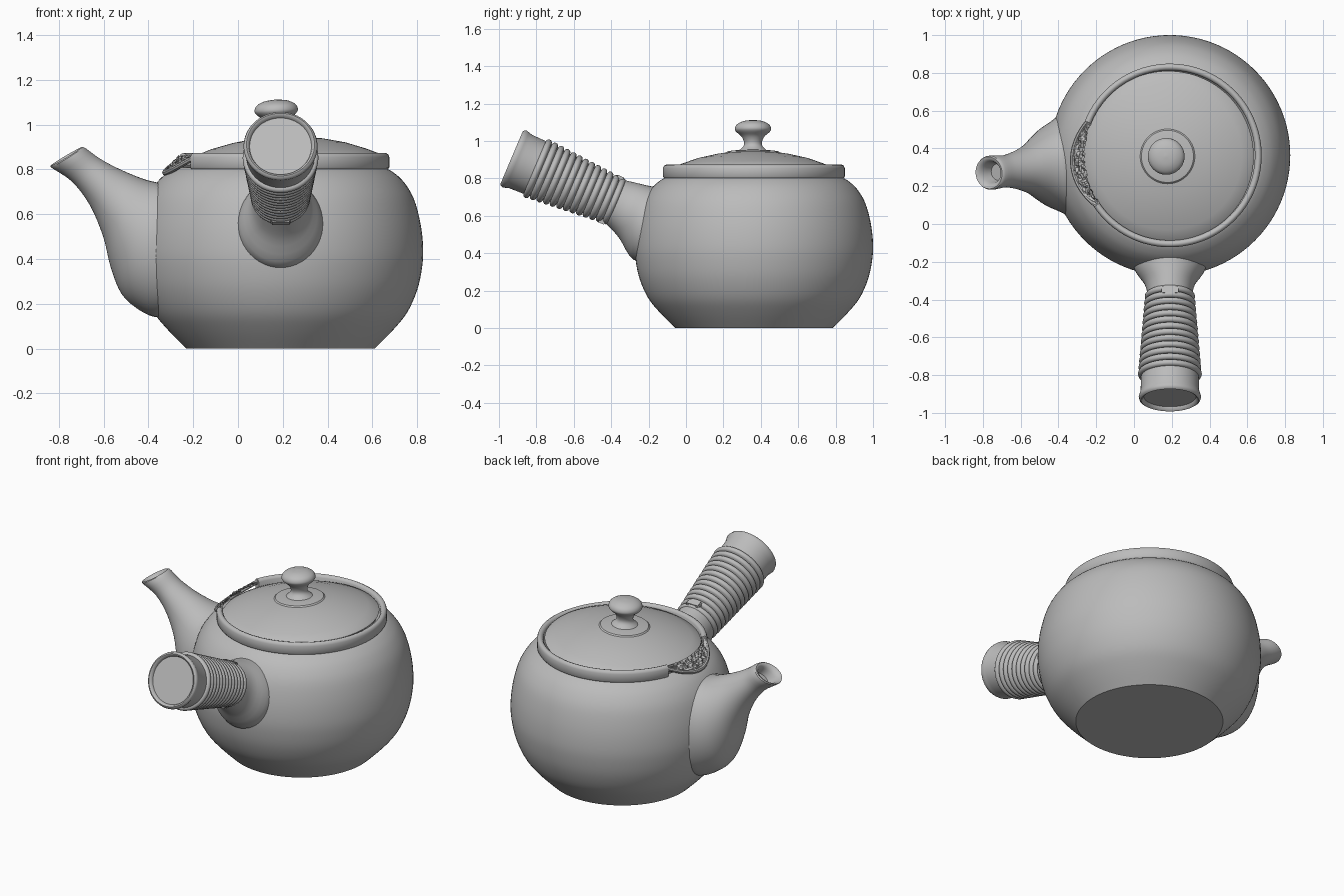
import bpy, bmesh, math, random
from mathutils import Matrix, Vector

if "Cube" in bpy.data.objects:
    bpy.data.objects.remove(bpy.data.objects["Cube"])

clay = bpy.data.materials.new("grey clay")
clay.use_nodes = True
GREY = (0.5, 0.5, 0.5, 1)
clay.diffuse_color = GREY
clay.node_tree.nodes["Principled BSDF"].inputs["Base Color"].default_value = GREY

CENTRE = Vector((0.19, 0.363, 0))
random.seed(4)


def finish(name, bm, matrix, angle=35):
    bmesh.ops.remove_doubles(bm, verts=bm.verts, dist=0.0002)
    bmesh.ops.recalc_face_normals(bm, faces=bm.faces)
    mesh = bpy.data.meshes.new(name)
    bm.to_mesh(mesh)
    bm.free()
    mesh.materials.append(clay)
    obj = bpy.data.objects.new(name, mesh)
    bpy.context.collection.objects.link(obj)
    obj.matrix_world = matrix
    bpy.ops.object.select_all(action='DESELECT')
    obj.select_set(True)
    bpy.context.view_layer.objects.active = obj
    bpy.ops.object.shade_smooth_by_angle(angle=math.radians(angle))
    return obj


def smooth_path(points, steps=4):
    """Interpolating spline through points of any dimension."""
    pts = [Vector(p) for p in points]
    out = []
    for i in range(len(pts) - 1):
        a, b, c, d = pts[max(i - 1, 0)], pts[i], pts[i + 1], pts[min(i + 2, len(pts) - 1)]
        for s in range(steps):
            t = s / steps
            out.append(0.5 * (2 * b + (c - a) * t + (2 * a - 5 * b + 4 * c - d) * t ** 2
                              + (3 * b - a - 3 * c + d) * t ** 3))
    return out + [pts[-1]]


def skin(rings, closed=True, caps=False):
    """Bridge successive rings of points."""
    bm = bmesh.new()
    rows = [[bm.verts.new(p) for p in ring] for ring in rings]
    n = len(rows[0])
    for r, s in zip(rows, rows[1:]):
        for i in range(n if closed else n - 1):
            j = (i + 1) % n
            bm.faces.new((r[i], r[j], s[j], s[i]))
    if caps:
        bm.faces.new(rows[0])
        bm.faces.new(rows[-1])
    return bm


def lathe(name, profile, matrix, segments=96, angle=35):
    turns = [math.tau * i / segments for i in range(segments)]
    rings = [[(r * math.cos(a), r * math.sin(a), z) for a in turns] for r, z in profile]
    return finish(name, skin(rings), matrix, angle)


def loft(name, sections, matrix, segments=48, steps=4):
    """Ellipses, each given by lower and upper (u, z) points and a half width."""
    rings = []
    for lu, lz, uu, uz, w in smooth_path(sections, steps):
        ring = []
        for i in range(segments):
            c, s = math.cos(math.tau * i / segments), math.sin(math.tau * i / segments)
            ring.append(((lu + uu) / 2 + c * (uu - lu) / 2, w * s,
                         (lz + uz) / 2 + c * (uz - lz) / 2))
        rings.append(ring)
    return finish(name, skin(rings, caps=True), matrix)


at_centre = Matrix.Translation(CENTRE)

# Round pot body with a flat base
side = smooth_path([(0.42, 0), (0.50, 0.08), (0.565, 0.16), (0.61, 0.26), (0.632, 0.36),
                    (0.637, 0.45), (0.625, 0.56), (0.595, 0.67), (0.55, 0.745),
                    (0.50, 0.79), (0.46, 0.81)])
lathe("pot_body", [(0, 0)] + [tuple(p) for p in side] + [(0.44, 0.79), (0.43, 0.75)], at_centre)

# Upright rim, open on the spout side
GAP_START, GAP_END = math.radians(158), math.radians(214)
rim_profile = [(0.45, 0.79), (0.478, 0.798), (0.486, 0.81), (0.486, 0.855), (0.481, 0.868),
               (0.47, 0.874), (0.458, 0.87), (0.45, 0.858)]
sweep = math.tau - (GAP_END - GAP_START)
rings = []
for i in range(85):
    a = GAP_END + sweep * i / 84
    rings.append([(r * math.cos(a), r * math.sin(a), z) for r, z in rim_profile])
finish("pot_rim", skin(rings, caps=True), at_centre, 50)

# Thin lip dipping around the opening, and the grainy strainer behind it
lip, strainer = [], []
for i in range(41):
    t = i / 40
    a = GAP_START + (GAP_END - GAP_START) * t
    dip = math.sin(math.pi * t)
    out = Vector((math.cos(a), math.sin(a), 0))
    mid = out * (0.472 + 0.045 * dip) + Vector((0, 0, 0.85 - 0.065 * dip))
    lip.append([mid + 0.013 * (out * math.cos(k * math.tau / 8)
                               + Vector((0, 0, math.sin(k * math.tau / 8)))) for k in range(8)])
    row = []
    for k in range(9):
        f = k / 8
        bump = random.uniform(-0.006, 0.006)
        row.append(out * (0.452 + (0.018 + 0.04 * dip) * f + bump)
                   + Vector((0, 0, 0.858 - 0.065 * f * dip + bump)))
    strainer.append(row)
finish("opening_lip", skin(lip, caps=True), at_centre)
finish("strainer", skin(strainer, closed=False), at_centre, 20)

# Domed lid with its knob, resting slightly askew
lid_profile = [(0, 0.82), (0.44, 0.82), (0.452, 0.842), (0.445, 0.85), (0.39, 0.874),
               (0.30, 0.906), (0.20, 0.929), (0.145, 0.937), (0.138, 0.944), (0.12, 0.947),
               (0.075, 0.95)]
knob = smooth_path([(0.075, 0.95), (0.052, 0.972), (0.048, 0.995), (0.062, 1.025),
                    (0.09, 1.05), (0.097, 1.068), (0.085, 1.09), (0.05, 1.107), (0, 1.113)])
lid_place = (Matrix.Translation(CENTRE + Vector((-0.008, -0.005, 0.85)))
             @ Matrix.Rotation(math.radians(-3), 4, 'Y') @ Matrix.Translation((0, 0, -0.85)))
lathe("lid", lid_profile + [tuple(p) for p in knob], lid_place)

# Curved spout with a hollow mouth
spout_place = at_centre @ Matrix.Rotation(math.radians(185.5), 4, 'Z')
loft("spout", [(0.50, 0.16, 0.50, 0.72, 0.26), (0.555, 0.14, 0.555, 0.742, 0.27),
               (0.63, 0.17, 0.59, 0.75, 0.24), (0.71, 0.24, 0.63, 0.763, 0.205),
               (0.76, 0.36, 0.68, 0.783, 0.165), (0.795, 0.5, 0.725, 0.803, 0.13),
               (0.855, 0.64, 0.775, 0.828, 0.102), (0.935, 0.745, 0.825, 0.858, 0.085),
               (1.03, 0.81, 0.885, 0.90, 0.09), (1.005, 0.812, 0.90, 0.878, 0.06),
               (0.95, 0.775, 0.87, 0.835, 0.045)], spout_place)

# Flared socket joining the handle to the pot
socket_place = Matrix.Translation((CENTRE.x, 0, 0)) @ Matrix.Rotation(math.radians(90), 4, 'Z')
loft("handle_socket", [(-0.425, 0.555, -0.325, 0.79, 0.117), (-0.36, 0.485, -0.265, 0.776, 0.135),
                       (-0.28, 0.365, -0.18, 0.757, 0.19), (-0.16, 0.36, -0.06, 0.74, 0.19)],
     socket_place)

# Handle: capped collar followed by wound ribs
axis = Vector((0, 0.92, -0.39)).normalized()
up = Vector((0, 0.39, 0.92)).normalized()
tip = Vector((CENTRE.x, -0.93, 0.91))
handle = [(0, 0.018), (0.138, 0.018), (0.143, 0.002), (0.152, -0.003), (0.161, 0.003),
          (0.165, 0.016), (0.161, 0.03), (0.155, 0.05), (0.153, 0.125)]
RIBS, START, PITCH = 13, 0.13, 0.037
for i in range(RIBS):
    core = 0.152 - 0.036 * i / (RIBS - 1)
    for k in range(9):
        a = math.pi * k / 8
        handle.append((core + 0.017 * math.sin(a),
                       START + PITCH * (i + 0.5 - 0.46 * math.cos(a))))
handle += [(0.11, 0.63), (0, 0.63)]
lathe("handle", handle, Matrix.Translation(tip) @ axis.to_track_quat('Z', 'Y').to_matrix().to_4x4(),
      64, 45)

# Small binding knots above and below the handle root
for name, sign in (("upper_knot", 1), ("lower_knot", -1)):
    bm = bmesh.new()
    bmesh.ops.create_cube(bm, size=1)
    bmesh.ops.scale(bm, vec=(0.09, 0.045, 0.03), verts=bm.verts)
    bmesh.ops.bevel(bm, geom=bm.edges[:], offset=0.006, segments=2, affect='EDGES')
    place = Matrix.Translation(tip + axis * 0.575 + up * 0.122 * sign)
    finish(name, bm, place @ Matrix.Rotation(-math.atan2(0.39, 0.92), 4, 'X'))
